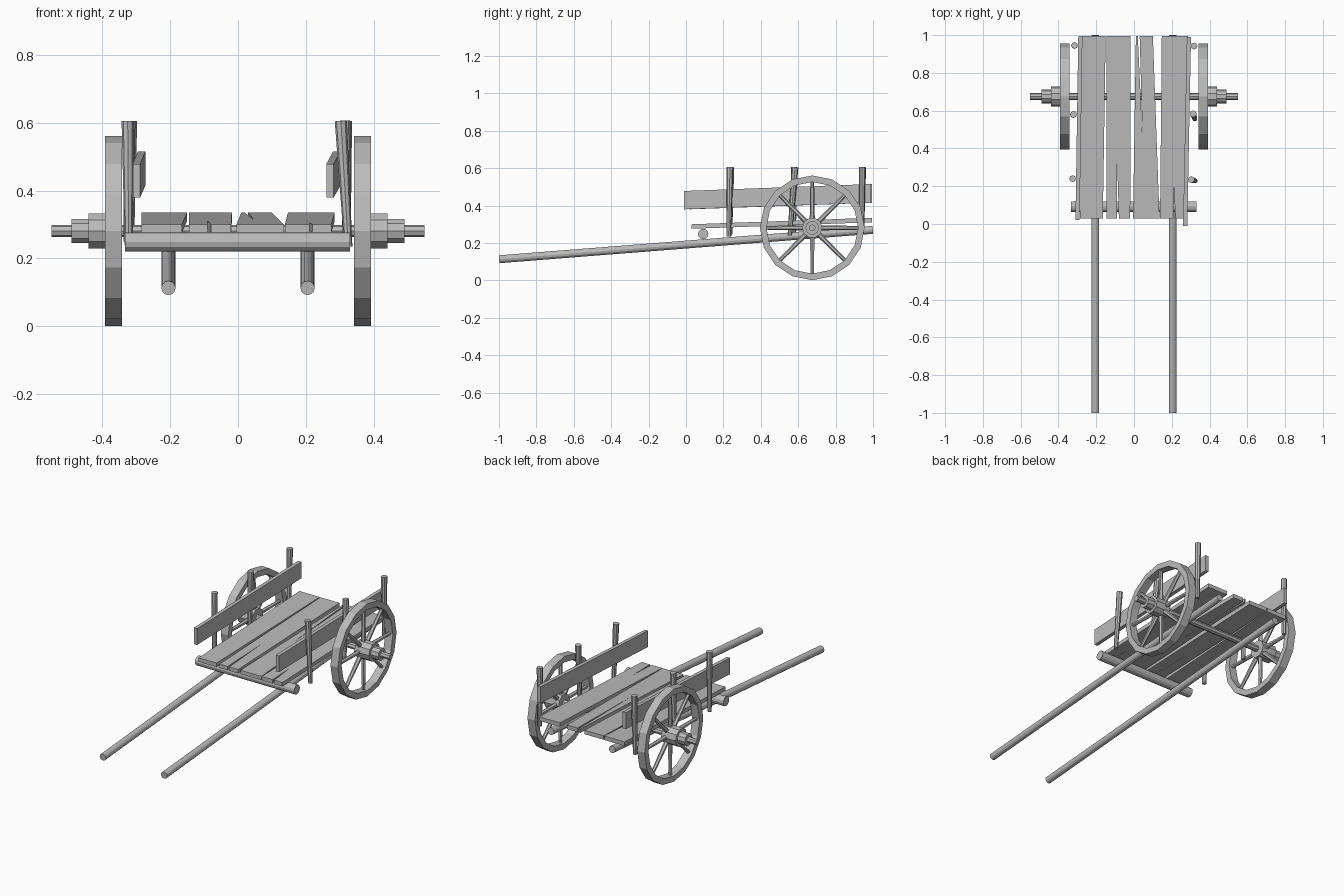
import bpy, bmesh, math
from mathutils import Vector

cube = bpy.data.objects.get("Cube")
if cube:
    bpy.data.objects.remove(cube)

wood = bpy.data.materials.new("grey_wood")
wood.use_nodes = True
GREY = (0.5, 0.5, 0.5, 1)
wood.diffuse_color = GREY
wood.node_tree.nodes["Principled BSDF"].inputs["Base Color"].default_value = GREY


def finish(name, bm):
    bmesh.ops.recalc_face_normals(bm, faces=bm.faces)
    mesh = bpy.data.meshes.new(name)
    bm.to_mesh(mesh)
    bm.free()
    mesh.materials.append(wood)
    obj = bpy.data.objects.new(name, mesh)
    bpy.context.collection.objects.link(obj)
    return obj


def add_rod(bm, a, b, r1, r2=None, sides=12):
    """Cylinder or cone from a to b."""
    a, b = Vector(a), Vector(b)
    d = b - a
    new = bmesh.ops.create_cone(bm, cap_ends=True, segments=sides, radius1=r1,
                                radius2=r1 if r2 is None else r2, depth=d.length)["verts"]
    turn = Vector((0, 0, 1)).rotation_difference(d).to_matrix()
    for v in new:
        v.co = turn @ v.co + (a + b) / 2


def rod(name, *args, **kw):
    bm = bmesh.new()
    add_rod(bm, *args, **kw)
    return finish(name, bm)


def slab(name, outline, offset):
    """Flat outline of 3D points, extruded by an offset."""
    bm = bmesh.new()
    face = bm.faces.new([bm.verts.new(p) for p in outline])
    top = bmesh.ops.extrude_face_region(bm, geom=[face], use_keep_orig=True)["geom"]
    bmesh.ops.translate(bm, vec=offset, verts=[g for g in top if isinstance(g, bmesh.types.BMVert)])
    bmesh.ops.triangulate(bm, faces=[f for f in bm.faces if len(f.verts) > 4])
    return finish(name, bm)


# Bed planks: front edges, back edges, and an optional split (end, x, tip x, tip y)
FRONT, BACK = 0.03, 0.995
planks = [
    (-0.285, -0.165, -0.285, -0.15, None),
    (-0.145, -0.02, -0.145, -0.018, ("front", -0.085, -0.09, 0.36)),
    (-0.005, 0.135, 0.01, 0.10, ("back", 0.025, 0.045, 0.46)),
    (0.138, 0.275, 0.147, 0.285, ("front", 0.215, 0.21, 0.2)),
]
for i, (f0, f1, b0, b1, split) in enumerate(planks):
    pts = [(f0, FRONT), (f1, FRONT), (b1, BACK), (b0, BACK)]
    if split:
        end, x, tx, ty = split
        y, w = (FRONT, 0.005) if end == "front" else (BACK, -0.005)
        at = 1 if end == "front" else 3
        pts[at:at] = [(x - w, y), (tx, ty), (x + w, y)]
    slab(f"bed_plank_{i + 1}", [(x, y, 0.276 + 0.036 * (y - FRONT)) for x, y in pts], (0, 0, 0.024))

# Side boards, rising towards the back
for name, xf, xb, y0, y1 in (("right_side_board", -0.31, -0.295, 0.02, 0.995),
                             ("left_side_board", 0.26, 0.28, -0.01, 0.99)):
    slab(name, [(xf, y0, 0.38), (xb, y1, 0.415), (xb, y1, 0.515), (xf, y0, 0.478)], (0.022, 0, 0))

# Posts: bottom point, top point
posts = {
    "right_front_post": ((-0.322, 0.235, 0.24), (-0.325, 0.24, 0.605)),
    "right_middle_post": ((-0.325, 0.575, 0.25), (-0.32, 0.58, 0.605)),
    "right_rear_post": ((-0.318, 0.94, 0.25), (-0.315, 0.945, 0.605)),
    "left_front_post": ((0.325, 0.228, 0.235), (0.303, 0.235, 0.605)),
    "left_middle_post": ((0.322, 0.555, 0.24), (0.313, 0.583, 0.605)),
    "left_rear_post": ((0.32, 0.94, 0.25), (0.318, 0.942, 0.605)),
}
for name, (a, b) in posts.items():
    rod(name, a, b, 0.012, 0.018, sides=8)

# Shafts, front crossbar and axle
for name, s in (("left_shaft", 1), ("right_shaft", -1)):
    rod(name, (s * 0.205, -0.999, 0.113), (s * 0.205, 0.999, 0.27), 0.021)
rod("front_crossbar", (-0.333, 0.092, 0.248), (0.33, 0.092, 0.248), 0.028)
AY, AZ = 0.675, 0.281
rod("axle", (-0.55, AY, AZ), (0.55, AY, AZ), 0.018, sides=8)


# Wheels: faceted rim, tapered spokes and stepped hub
def wheel(name, s):
    def at(x, r, ang):
        return (s * x, AY + r * math.sin(ang), AZ + r * math.cos(ang))

    bm = bmesh.new()
    n = 16
    section = [(0.342, 0.28), (0.392, 0.28), (0.392, 0.245), (0.342, 0.245)]
    rings = [[bm.verts.new(at(x, r, math.tau * k / n)) for x, r in section] for k in range(n)]
    for k in range(n):
        a, b = rings[k], rings[(k + 1) % n]
        for j in range(4):
            m = (j + 1) % 4
            bm.faces.new((a[j], a[m], b[m], b[j]))
    finish(name + "_rim", bm)

    bm = bmesh.new()
    for k in range(8):
        ang = math.tau * k / 8
        add_rod(bm, at(0.367, 0.03, ang), at(0.367, 0.25, ang), 0.014, 0.010, sides=6)
    finish(name + "_spokes", bm)

    bm = bmesh.new()
    for x0, x1, r in ((0.342, 0.44, 0.054), (0.435, 0.49, 0.037)):
        add_rod(bm, (s * x0, AY, AZ), (s * x1, AY, AZ), r, sides=10)
    finish(name + "_hub", bm)


wheel("left_wheel", 1)
wheel("right_wheel", -1)
